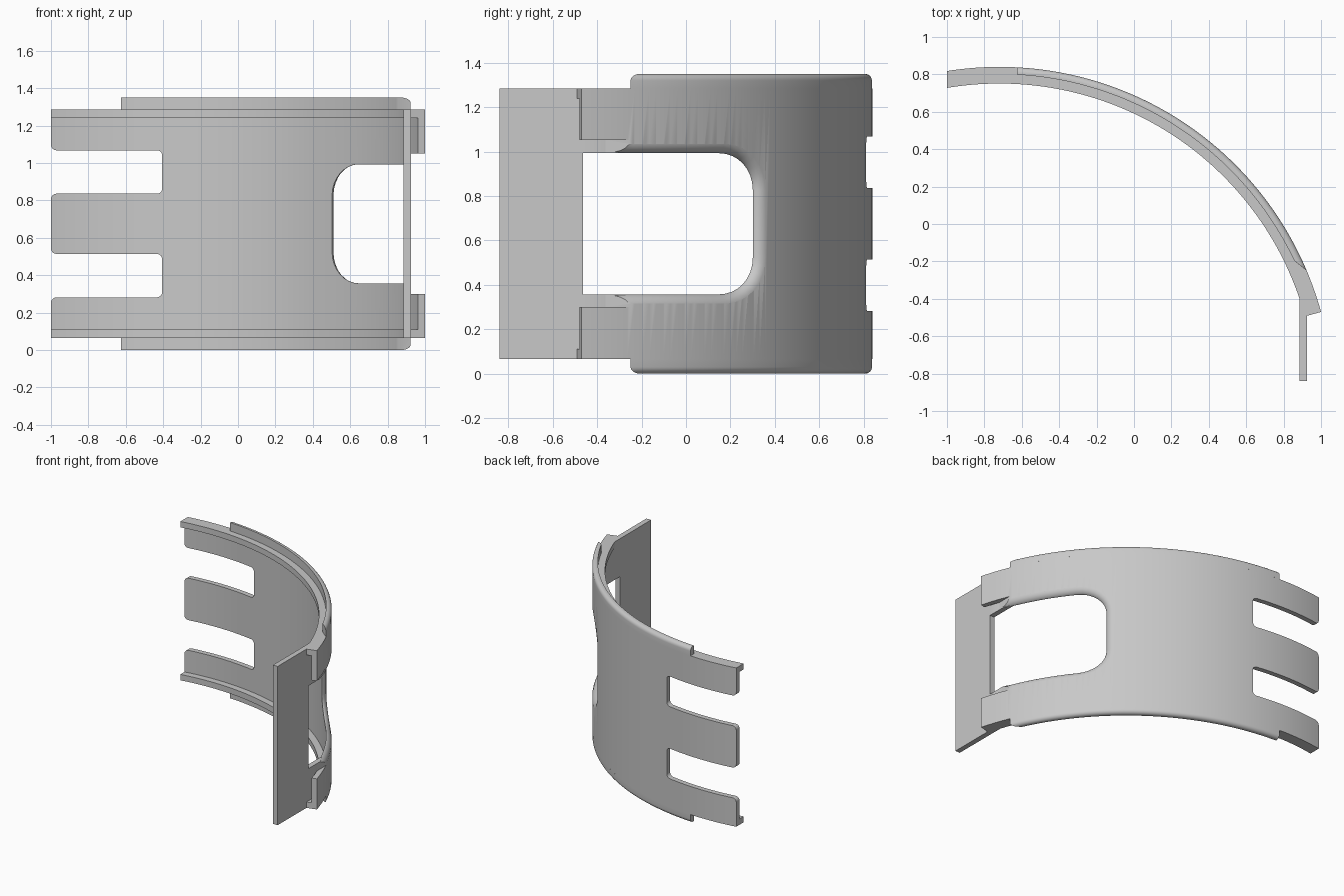
import bpy, bmesh, math

if "Cube" in bpy.data.objects:
    bpy.data.objects.remove(bpy.data.objects["Cube"])

CX, CY = -0.72, -0.944            # axis of the curved shell
R_RIM, R_IN, R_OUT = 1.695, 1.745, 1.784
LOW, HIGH, TOP = 0.065, 1.285, 1.35
MID = TOP / 2

grey = bpy.data.materials.new("plain grey")
grey.diffuse_color = (0.58, 0.58, 0.58, 1)
grey.use_nodes = True
grey.node_tree.nodes["Principled BSDF"].inputs["Base Color"].default_value = grey.diffuse_color


def polar(r, a, z):
    return (CX + r * math.cos(a), CY + r * math.sin(a), z)


def loft(name, rings):
    """Closed solid through equal-length rings of points."""
    bm = bmesh.new()
    vs = [[bm.verts.new(p) for p in ring] for ring in rings]
    n = len(rings[0])
    for a, b in zip(vs, vs[1:]):
        for i in range(n):
            j = (i + 1) % n
            bm.faces.new((a[i], a[j], b[j], b[i]))
    bm.faces.new(vs[0])
    bm.faces.new(vs[-1])
    bmesh.ops.recalc_face_normals(bm, faces=bm.faces)
    me = bpy.data.meshes.new(name)
    bm.to_mesh(me)
    bm.free()
    me.materials.append(grey)
    ob = bpy.data.objects.new(name, me)
    bpy.context.collection.objects.link(ob)
    return ob


def sweep(name, profile, start, end, n=72):
    """Sweep an (r, z) profile around the axis; end angles depend on r."""
    return loft(name, [[polar(r, start(r) + (end(r) - start(r)) * i / n, z)
                        for r, z in profile] for i in range(n + 1)])


def box(name, x0, x1, y0, y1, z0, z1):
    return loft(name, [[(x0, y0, z), (x1, y0, z), (x1, y1, z), (x0, y1, z)]
                       for z in (z0, z1)])


def at_x(x):
    return lambda r: math.acos((x - CX) / r)


def arc(cx, cy, rx, ry, a0, a1, n=8):
    return [(cx + rx * math.cos(math.radians(a0 + (a1 - a0) * i / n)),
             cy + ry * math.sin(math.radians(a0 + (a1 - a0) * i / n)))
            for i in range(n + 1)]


def cut(ob, cutter):
    m = ob.modifiers.new("cut", 'BOOLEAN')
    m.operation = 'DIFFERENCE'
    m.solver = 'EXACT'
    m.object = cutter
    bpy.context.view_layer.objects.active = ob
    bpy.ops.object.modifier_apply(modifier=m.name)
    bpy.data.objects.remove(cutter)


def tab_end(r):
    return math.radians(15.4)


# Curved wall
wall = sweep("curved_wall", [(R_IN, LOW), (R_OUT, LOW), (R_OUT, HIGH), (R_IN, HIGH)],
             tab_end, at_x(-1))

# Slots between the three fingers, with rounded ends and mouths
F = 0.03
for zc in (0.398, 2 * MID - 0.398):
    h, xe = 0.116, -0.405
    pts = ([(-1.1, zc - h - F)]
           + arc(-1 + F, zc - h - F, F, F, 180, 90)
           + arc(xe - F, zc - h + F, F, F, -90, 0)
           + arc(xe - F, zc + h - F, F, F, 0, 90)
           + arc(-1 + F, zc + h + F, F, F, -90, -180)
           + [(-1.1, zc + h + F)])
    cut(wall, loft("slot_cutter", [[(x, y, z) for x, z in pts] for y in (0.6, 1.0)]))

# Rounded side window, flaring towards the outside
rings = []
K = 18
for r, off in ((1.0, 0), (1.748, 0), (1.757, 0.004), (1.768, 0.012),
               (1.777, 0.024), (1.784, 0.042), (1.80, 0.06), (3.0, 0.06)):
    s1, h = 1.417 + off, 0.318 + off
    s0 = R_OUT * math.radians(8)
    rs, rz = 0.21 + off, 0.165 + off
    run = [s0 + (s1 - rs - s0) * i / K for i in range(K)]
    outline = ([(s, MID - h) for s in run]
               + arc(s1 - rs, MID - h + rz, rs, rz, -90, 0)
               + arc(s1 - rs, MID + h - rz, rs, rz, 0, 90)
               + [(s, MID + h) for s in reversed(run)])
    rings.append([polar(r, s / R_OUT, z) for s, z in outline])
cut(wall, loft("window_cutter", rings))

# Clearance between the two end tabs
cut(wall, box("tab_cutter", 0.925, 1.2, -0.7, 0.1, 0.30, 1.052))


# Slanted right end of the raised lips
def lip_start(r):
    return math.radians(25.4 + (22.9 - 25.4) * (r - R_IN) / (R_OUT - R_IN))


parts = [wall]
for side, f in (("lower", lambda z: z), ("upper", lambda z: TOP - z)):
    # Raised lip with a rounded outer edge
    prof = [(R_IN, LOW), (R_IN, 0)] + arc(R_OUT - 0.03, 0.03, 0.03, 0.03, -90, 0, 6) + [(R_OUT, LOW)]
    parts.append(sweep(side + "_lip", [(r, f(z)) for r, z in prof], lip_start, at_x(-0.625)))
    # Inward rim
    prof = [(R_RIM, LOW), (R_IN, LOW), (R_IN, 0.11), (R_RIM, 0.11)]
    parts.append(sweep(side + "_rim", [(r, f(z)) for r, z in prof], tab_end, at_x(-1)))
    # Bridge joining the flat plate to the wall
    foot = [(0.885, -0.465), (0.925, -0.465), (0.925, -0.32), (0.885, -0.25)]
    parts.append(loft(side + "_bridge", [[(x, y, f(z)) for x, y in foot] for z in (LOW, 0.357)]))

# Flat end plate
parts.append(box("end_plate", 0.885, 0.925, -0.84, -0.465, LOW, HIGH))

# Smooth curved surfaces, keep edges crisp
bpy.ops.object.select_all(action='DESELECT')
for ob in parts:
    ob.select_set(True)
bpy.context.view_layer.objects.active = wall
bpy.ops.object.shade_smooth_by_angle(angle=math.radians(30))
